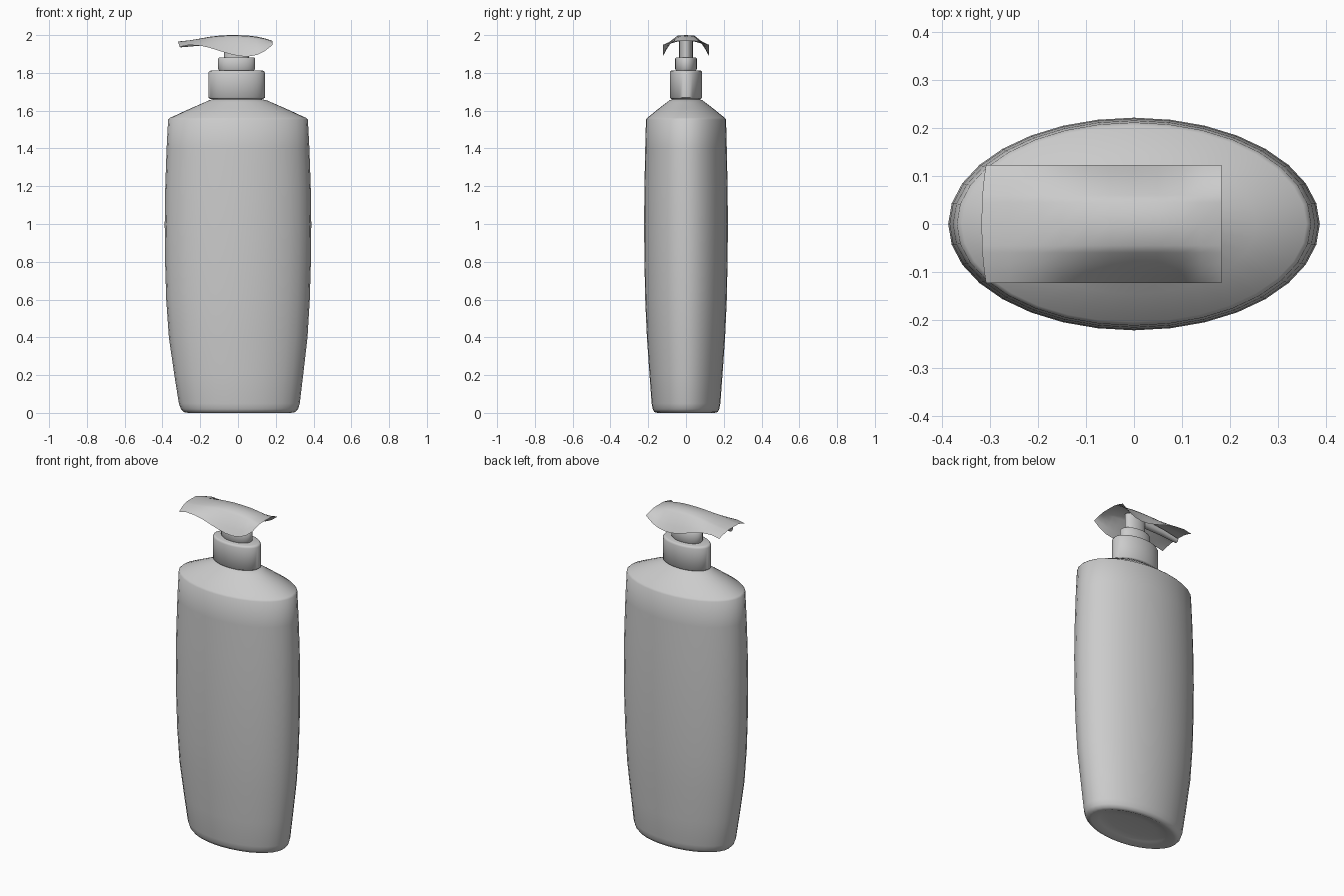
import bpy, bmesh, math

if "Cube" in bpy.data.objects:
    bpy.data.objects.remove(bpy.data.objects["Cube"])

def finish(name, bm, angle):
    bmesh.ops.recalc_face_normals(bm, faces=bm.faces)
    mesh = bpy.data.meshes.new(name)
    bm.to_mesh(mesh)
    bm.free()
    ob = bpy.data.objects.new(name, mesh)
    bpy.context.collection.objects.link(ob)
    bpy.ops.object.select_all(action='DESELECT')
    bpy.context.view_layer.objects.active = ob
    ob.select_set(True)
    bpy.ops.object.shade_smooth_by_angle(angle=math.radians(angle))
    return ob

def oval_loft(name, rings, angle=35, n=32):
    """rings: (z, half width x, half depth y, centre x)"""
    bm = bmesh.new()
    prev = first = None
    for z, a, b, cx in rings:
        ring = [bm.verts.new((cx + a * math.cos(2 * math.pi * i / n),
                              b * math.sin(2 * math.pi * i / n), z)) for i in range(n)]
        if prev:
            for i in range(n):
                j = (i + 1) % n
                bm.faces.new((prev[i], prev[j], ring[j], ring[i]))
        first = first or ring
        prev = ring
    bm.faces.new(first)
    bm.faces.new(prev)
    return finish(name, bm, angle)

# Bottle body with slightly hollow base, swelling sides and sloped shoulder
oval_loft("bottle_body", [
    (0.02, 0.15, 0.08, 0.008), (0.015, 0.22, 0.12, 0.008),
    (0.0, 0.27, 0.15, 0.008), (0.004, 0.295, 0.167, 0.008),
    (0.02, 0.31, 0.176, 0.008), (0.05, 0.32, 0.182, 0.007),
    (0.2, 0.341, 0.193, 0.004), (0.4, 0.367, 0.207, 0.001),
    (0.6, 0.38, 0.216, 0), (0.8, 0.386, 0.22, 0),
    (1.0, 0.388, 0.222, 0), (1.2, 0.385, 0.22, 0),
    (1.4, 0.378, 0.216, 0), (1.553, 0.37, 0.212, 0),
    (1.562, 0.36, 0.205, 0), (1.61, 0.255, 0.146, 0),
    (1.645, 0.175, 0.1, 0), (1.655, 0.153, 0.087, 0),
    (1.66, 0.13, 0.075, -0.004), (1.68, 0.13, 0.075, -0.006)], 58)

# Collar, plunger ring and stem share the oval proportions
C = -0.007
oval_loft("collar", [
    (1.663, 0.142, 0.08, C), (1.669, 0.15, 0.086, C),
    (1.80, 0.15, 0.086, C), (1.81, 0.144, 0.082, C), (1.812, 0.135, 0.077, C)], 50)
oval_loft("plunger_ring", [
    (1.805, 0.085, 0.048, C), (1.82, 0.098, 0.057, C),
    (1.875, 0.098, 0.057, C), (1.882, 0.092, 0.053, C)], 50)
oval_loft("pump_stem", [(1.87, 0.066, 0.036, C), (1.985, 0.066, 0.036, C)])

# Pump head: thin saddle-shaped sheet, (x, crest height, edge height)
stations = [(-0.318, 1.966, 1.938), (-0.26, 1.972, 1.948), (-0.2, 1.982, 1.944),
            (-0.15, 1.991, 1.933), (-0.1, 1.997, 1.917), (-0.05, 2.0, 1.902),
            (0.0, 2.0, 1.89), (0.05, 1.998, 1.886), (0.1, 1.992, 1.895),
            (0.14, 1.983, 1.914), (0.183, 1.969, 1.948)]
section = [(0, 0), (0.045, 0.03), (0.06, 0.15), (0.085, 0.42), (0.105, 0.69), (0.123, 1)]
section = [(-y, t) for y, t in section[:0:-1]] + section
bm = bmesh.new()
prev = None
for k, (x, top, edge) in enumerate(stations):
    row = [bm.verts.new((x + (0.009 * t if k == 0 else 0), y, top + (edge - top) * t))
           for y, t in section]
    if prev:
        for i in range(len(row) - 1):
            bm.faces.new((prev[i], row[i], row[i + 1], prev[i + 1]))
    prev = row
head = finish("pump_head", bm, 40)
if sum(p.normal.z for p in head.data.polygons) < 0:
    head.data.flip_normals()

# Nozzle channel under the head
bm = bmesh.new()
ends = []
for x, z, w, h in [(-0.305, 1.948, 0.016, 0.013), (-0.2, 1.962, 0.02, 0.018),
                   (-0.05, 1.97, 0.024, 0.024)]:
    ends.append([bm.verts.new((x, w * math.cos(a * math.pi / 6), z + h * math.sin(a * math.pi / 6)))
                 for a in range(12)])
for r, s in zip(ends, ends[1:]):
    for i in range(12):
        bm.faces.new((r[i], r[i - 1], s[i - 1], s[i]))
bm.faces.new(ends[0])
bm.faces.new(ends[-1])
finish("nozzle", bm, 40)
